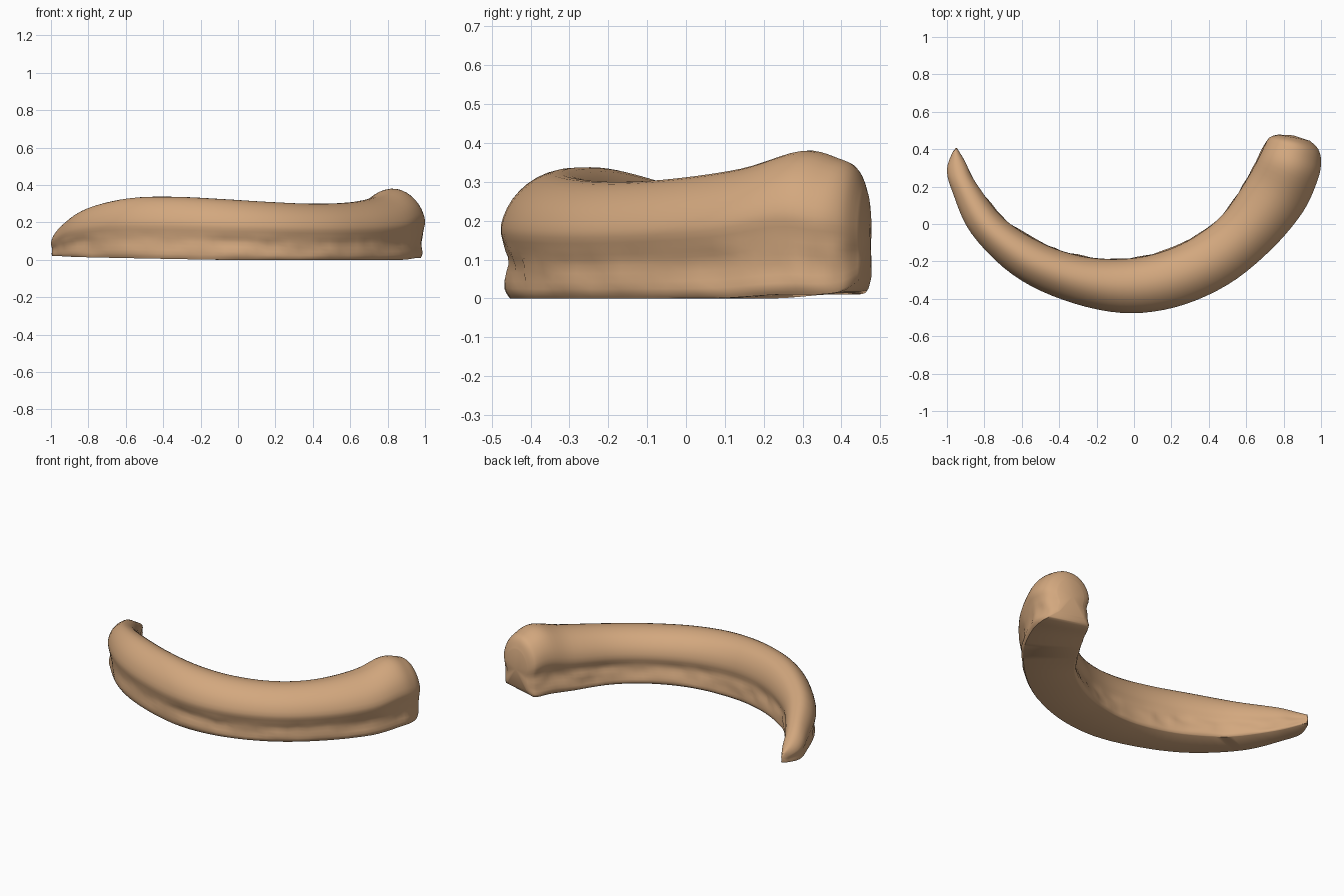
import bpy, bmesh, math
from mathutils import Vector, noise

if "Cube" in bpy.data.objects:
    bpy.data.objects.remove(bpy.data.objects["Cube"])

# stations along the horn: inner edge x,y, outer edge x,y, base z, top z
STATIONS = [
    (-0.945, 0.405, -0.97, 0.385, 0.03, 0.09),
    (-0.90, 0.33, -1.00, 0.29, 0.02, 0.14),
    (-0.85, 0.23, -0.97, 0.17, 0.02, 0.20),
    (-0.70, 0.035, -0.87, -0.05, 0.015, 0.28),
    (-0.50, -0.095, -0.65, -0.27, 0.01, 0.33),
    (-0.30, -0.165, -0.38, -0.405, 0.005, 0.337),
    (-0.10, -0.185, -0.07, -0.475, 0.0, 0.325),
    (0.10, -0.16, 0.22, -0.445, 0.0, 0.31),
    (0.30, -0.08, 0.50, -0.325, 0.0, 0.30),
    (0.47, 0.05, 0.73, -0.14, 0.0, 0.307),
    (0.60, 0.24, 0.90, 0.06, 0.0, 0.335),
    (0.67, 0.37, 0.98, 0.23, 0.01, 0.38),
    (0.71, 0.45, 1.00, 0.33, 0.01, 0.36),
    (0.735, 0.47, 0.985, 0.40, 0.02, 0.335),
    (0.77, 0.478, 0.94, 0.445, 0.05, 0.28),
]
# cross-section: across (0 inner .. 1 outer), height (0 .. 1)
SECTION = [(0.05, 0.0), (0.0, 0.06), (0.02, 0.22), (0.05, 0.38), (0.01, 0.56),
           (0.07, 0.76), (0.23, 0.93), (0.47, 1.0), (0.70, 0.95), (0.90, 0.79),
           (1.0, 0.58), (0.97, 0.42), (0.935, 0.28), (0.955, 0.08), (0.92, 0.0)]
STEPS = 5


def smooth_curve(points, steps):
    """Catmull-Rom resampling of any list of tuples."""
    out, n = [], len(points)
    for i in range(n - 1):
        quad = [points[min(max(i + k, 0), n - 1)] for k in (-1, 0, 1, 2)]
        for s in range(steps):
            t = s / steps
            out.append([0.5 * (2 * b + (c - a) * t + (2*a - 5*b + 4*c - d) * t*t
                               + (3*b - a - 3*c + d) * t**3)
                        for a, b, c, d in zip(*quad)])
    out.append(list(points[-1]))
    return out


bm = bmesh.new()
rings = []
section = smooth_curve(SECTION, 3)
for ix, iy, ox, oy, z0, z1 in smooth_curve(STATIONS, STEPS):
    inner, outer = Vector((ix, iy, 0)), Vector((ox, oy, 0))
    across = (outer - inner).normalized()
    ring = []
    for u, v in section:
        p = inner.lerp(outer, u)
        p.z = max(0.0, z0 + (z1 - z0) * v)
        # worn, uneven lower flanks
        if 0.0 < v < 0.45:
            wear = math.sin(math.pi * v / 0.45) * min(1.0, (outer - inner).length / 0.2)
            p += across * noise.noise(Vector((p.x, p.y, p.z)) * 13) * 0.016 * wear
        ring.append(bm.verts.new(p))
    rings.append(ring)

# skin and end caps
count = len(section)
for a, b in zip(rings, rings[1:]):
    for i in range(count):
        j = (i + 1) % count
        bm.faces.new((a[i], a[j], b[j], b[i]))
for ring, push in ((rings[0], Vector((0.005, 0.012, 0))), (rings[-1], Vector((0.0, 0.012, 0)))):
    centre = sum((v.co for v in ring), Vector()) / count + push
    tip = bm.verts.new(centre)
    for i in range(count):
        bm.faces.new((ring[i], ring[(i + 1) % count], tip))
bmesh.ops.recalc_face_normals(bm, faces=bm.faces)

mesh = bpy.data.meshes.new("curved_horn")
bm.to_mesh(mesh)
bm.free()
horn = bpy.data.objects.new("curved_horn", mesh)
bpy.context.collection.objects.link(horn)

tan = bpy.data.materials.new("warm_tan")
tan.diffuse_color = (0.65, 0.39, 0.21, 1)
tan.use_nodes = True
tan.node_tree.nodes["Principled BSDF"].inputs["Base Color"].default_value = tan.diffuse_color
mesh.materials.append(tan)

bpy.context.view_layer.objects.active = horn
horn.select_set(True)
bpy.ops.object.shade_smooth_by_angle(angle=math.radians(50))
